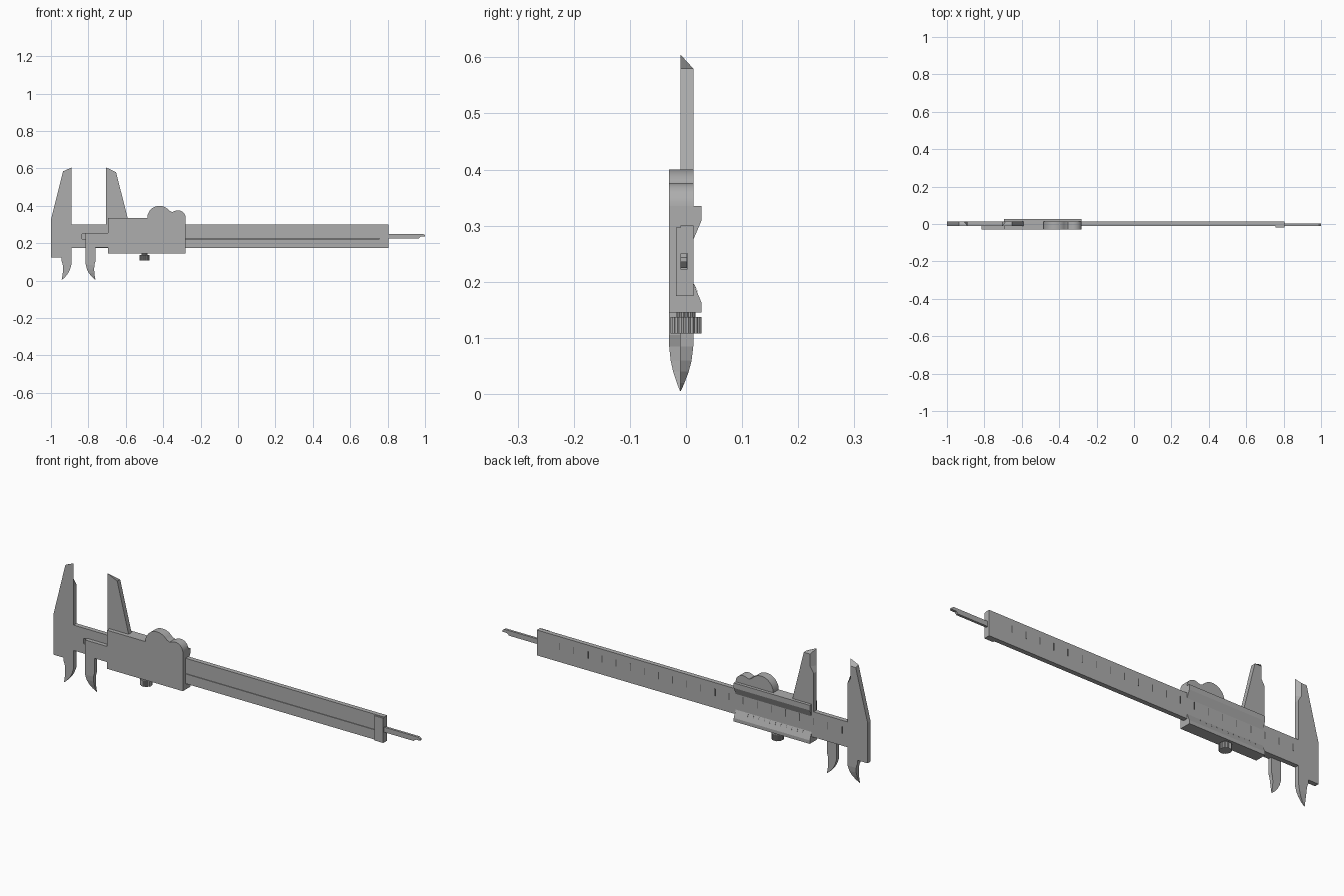
import bpy, bmesh, math

old = bpy.data.objects.get("Cube")
if old:
    bpy.data.objects.remove(old, do_unlink=True)


def material(name, value):
    m = bpy.data.materials.new(name)
    m.use_nodes = True
    colour = (value, value, value, 1)
    m.diffuse_color = colour
    m.node_tree.nodes["Principled BSDF"].inputs["Base Color"].default_value = colour
    return m


STEEL = material("steel grey", 0.42)
DARK = material("engraved grey", 0.12)

BACK, FRONT, FACE = 0.013, -0.01, -0.03   # bar back, bar front, slider front
BOTTOM, TOP = 0.175, 0.3                  # bar height range
LEFT, RIGHT = -0.695, -0.28               # slider length range


def finish(name, bm, mat=STEEL):
    bmesh.ops.recalc_face_normals(bm, faces=bm.faces)
    mesh = bpy.data.meshes.new(name)
    bm.to_mesh(mesh)
    bm.free()
    mesh.materials.append(mat)
    obj = bpy.data.objects.new(name, mesh)
    bpy.context.collection.objects.link(obj)
    return obj


def loft(name, rings, mat=STEEL):
    """Skin a row of matching closed rings and cap both ends."""
    bm = bmesh.new()
    rows = [[bm.verts.new(p) for p in ring] for ring in rings]
    n = len(rows[0])
    for a, b in zip(rows, rows[1:]):
        for i in range(n):
            j = (i + 1) % n
            bm.faces.new((a[i], a[j], b[j], b[i]))
    bm.faces.new(rows[0])
    bm.faces.new(rows[-1])
    return finish(name, bm, mat)


def plate(name, outline, y0, y1, back=lambda x, z: (x, z), mat=STEEL):
    """Extrude an x-z outline through y; back may reshape the rear outline."""
    rear = [back(x, z) for x, z in outline]
    return loft(name, [[(x, y0, z) for x, z in outline],
                       [(x, y1, z) for x, z in rear]], mat)


def box(name, x0, x1, y0, y1, z0, z1, mat=STEEL):
    return plate(name, [(x0, z0), (x1, z0), (x1, z1), (x0, z1)], y0, y1, mat=mat)


def rail(name, section, x0, x1, mat=STEEL):
    """Extrude a y-z section along x."""
    return loft(name, [[(x, y, z) for y, z in section] for x in (x0, x1)], mat)


def arc(cx, cz, r, a0, a1, steps):
    angles = [math.radians(a0 + (a1 - a0) * i / steps) for i in range(steps + 1)]
    return [(cx + r * math.cos(a), cz + r * math.sin(a)) for a in angles]


def knife(edge, lean):
    """Slope the tip and thin the inner edge of an upper jaw at its rear."""
    def shape(x, z):
        if z > 0.5 and abs(x - edge) < 0.001:
            x += lean
        return x, min(z, 0.58)
    return shape


# Main bar with a front groove for the depth rod
rail("bar", [(FRONT, BOTTOM), (FRONT, 0.223), (0.003, 0.223), (0.003, 0.25),
             (FRONT, 0.25), (FRONT, TOP), (BACK, TOP), (BACK, BOTTOM)], -0.835, 0.805)
box("bar_root", -0.9, -0.835, FRONT, BACK, BOTTOM, TOP)
box("end_stop", 0.757, 0.805, -0.018, FRONT, BOTTOM, 0.297)

# Depth rod with a notched tip
plate("depth_rod", [(-0.7, 0.225), (0.965, 0.225), (0.975, 0.235), (1, 0.235),
                    (1, 0.243), (0.99, 0.25), (-0.7, 0.25)], FRONT, 0.002)

# Fixed head and its upper jaw
plate("fixed_jaw", [(-1, 0.125), (-1, 0.325), (-0.935, 0.585), (-0.89, 0.605),
                    (-0.89, 0.52), (-0.89, 0.49), (-0.89, 0.105), (-0.945, 0.105),
                    (-0.945, 0.125)], FRONT, BACK, knife(-0.89, -0.018))

# Moving upper jaw
plate("moving_upper_jaw", [(-0.705, 0.3), (-0.705, 0.49), (-0.705, 0.52),
                           (-0.705, 0.605), (-0.652, 0.58), (-0.59, 0.335),
                           (-0.59, 0.3)], FRONT, BACK, knife(-0.705, 0.018))


# Curved lower jaw tips, thinning towards the point
def jaw_tip(name, contact, side, far):
    rings = []
    for z, inset, outer, thin in ((0.105, 0, 0.053, 1), (0.085, 0.001, 0.047, 1),
                                  (0.06, 0.008, 0.046, 0.87), (0.04, 0.018, 0.047, 0.65),
                                  (0.02, 0.034, 0.05, 0.32), (0.005, 0.05, 0.053, 0.03)):
        xa, xb = contact + side * inset, contact + side * outer
        y = FRONT + (far - FRONT) * thin
        rings.append([(xa, FRONT, z), (xb, FRONT, z), (xb, y, z), (xa, y, z)])
    loft(name, rings)


jaw_tip("fixed_lower_tip", -0.89, -1, BACK)
jaw_tip("moving_lower_tip", -0.815, 1, FACE)

# Slider front plate, spacer walls and bevelled rear lips
plate("slider_front", [(-0.815, 0.105), (-0.815, 0.255), (LEFT, 0.255), (LEFT, 0.335),
                       (RIGHT, 0.335), (RIGHT, 0.145), (LEFT, 0.145), (LEFT, 0.178),
                       (-0.762, 0.178), (-0.762, 0.105)], FACE, FRONT)
rail("slider_upper_wall", [(FRONT, TOP), (BACK, TOP), (BACK, 0.275), (0.028, 0.31),
                           (0.028, 0.335), (FRONT, 0.335)], LEFT, RIGHT)
rail("slider_lower_wall", [(FRONT, BOTTOM), (BACK, BOTTOM), (BACK, 0.198), (0.028, 0.162),
                           (0.028, 0.145), (FRONT, 0.145)], LEFT, RIGHT)

# Double-humped thumb grip
grip = (arc(-0.42, 0.335, 0.065, 180, 38, 18) + [(-0.353, 0.367)]
        + arc(-0.321, 0.335, 0.041, 115, 0, 12))
thumb = plate("thumb_grip", grip, FACE, BACK)

# Ribbed locking screw
ribs = 40
outline = [((0.028 if i % 2 else 0.0255) * math.cos(math.tau * i / ribs) - 0.5,
            (0.028 if i % 2 else 0.0255) * math.sin(math.tau * i / ribs))
           for i in range(ribs)]
loft("lock_screw", [[(x, y, z) for x, y in outline] for z in (0.108, 0.137)])
loft("lock_screw_neck", [[(x * 0.6 - 0.2, y * 0.6, z) for x, y in outline]
                         for z in (0.13, 0.15)])

# Rear main scale
for i in range(21):
    x = -0.86 + i * 0.077
    box(f"scale_mark_{i}", x - 0.002, x + 0.002, BACK, BACK + 0.0006, 0.235, 0.27, DARK)

# Short scale on the sloping lower lip
for i in range(11):
    x = -0.65 + i * 0.03
    rail(f"lip_mark_{i}", [(0.0145, 0.196), (0.0205, 0.182), (0.021, 0.182), (0.015, 0.196)],
         x - 0.001, x + 0.001, DARK)

# Smooth the rounded grip while keeping its rims sharp
bpy.ops.object.select_all(action='DESELECT')
thumb.select_set(True)
bpy.context.view_layer.objects.active = thumb
bpy.ops.object.shade_smooth_by_angle(angle=math.radians(30))
